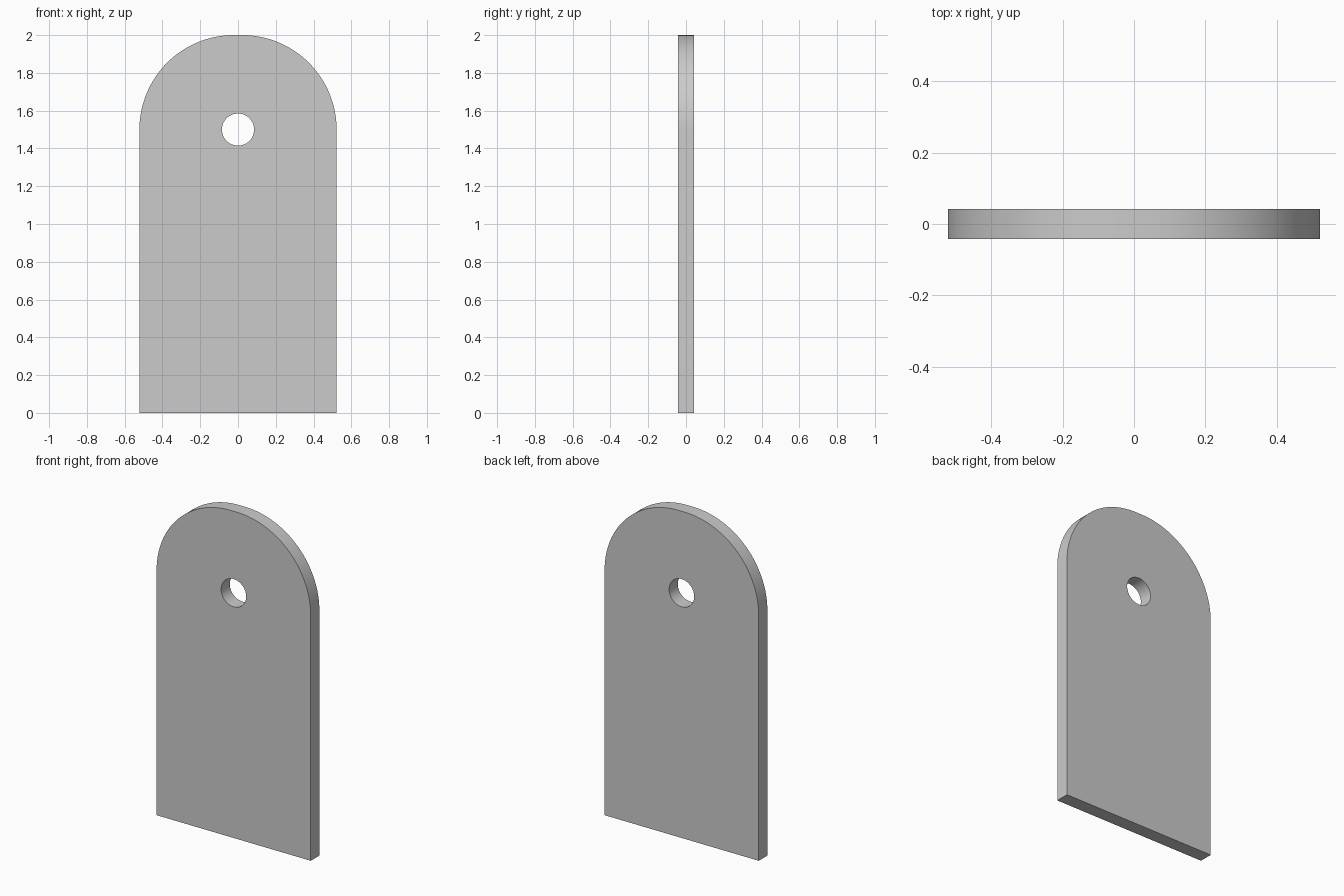
import bpy, bmesh
from math import sin, cos, pi

if "Cube" in bpy.data.objects:
    bpy.data.objects.remove(bpy.data.objects["Cube"])

HALF_W, HALF_T, HEIGHT = 0.522, 0.042, 2.0
CORNER_R, HOLE_R, HOLE_Z = 0.5, 0.085, 1.5


def arc(cx, cz, r, start, end, n):
    return [(cx + r * cos(start + (end - start) * i / n),
             cz + r * sin(start + (end - start) * i / n)) for i in range(n + 1)]


def add_loop(curve, points):
    spline = curve.splines.new('POLY')
    spline.points.add(len(points) - 1)
    for p, (x, z) in zip(spline.points, points):
        p.co = (x, z, 0, 1)
    spline.use_cyclic_u = True


# Plate profile: square foot, two large rounded top corners, round hole
curve = bpy.data.curves.new("plate_profile", 'CURVE')
curve.dimensions = '2D'
curve.fill_mode = 'BOTH'
curve.extrude = HALF_T
cx, cz = HALF_W - CORNER_R, HEIGHT - CORNER_R
add_loop(curve, [(-HALF_W, 0), (HALF_W, 0)]
         + arc(cx, cz, CORNER_R, 0, pi / 2, 32)
         + arc(-cx, cz, CORNER_R, pi / 2, pi, 32))
add_loop(curve, arc(0, HOLE_Z, HOLE_R, 0, 2 * pi, 48)[:-1])

plate = bpy.data.objects.new("plate", curve)
bpy.context.collection.objects.link(plate)
plate.rotation_euler = (pi / 2, 0, 0)

# Turn the profile into a clean welded mesh
bpy.context.view_layer.objects.active = plate
plate.select_set(True)
bpy.ops.object.convert(target='MESH')
bpy.ops.object.transform_apply(location=False, rotation=True, scale=False)
bm = bmesh.new()
bm.from_mesh(plate.data)
bmesh.ops.remove_doubles(bm, verts=bm.verts, dist=0.0001)
bmesh.ops.recalc_face_normals(bm, faces=bm.faces)
bm.to_mesh(plate.data)
bm.free()
bpy.ops.object.shade_smooth_by_angle(angle=pi / 6)
